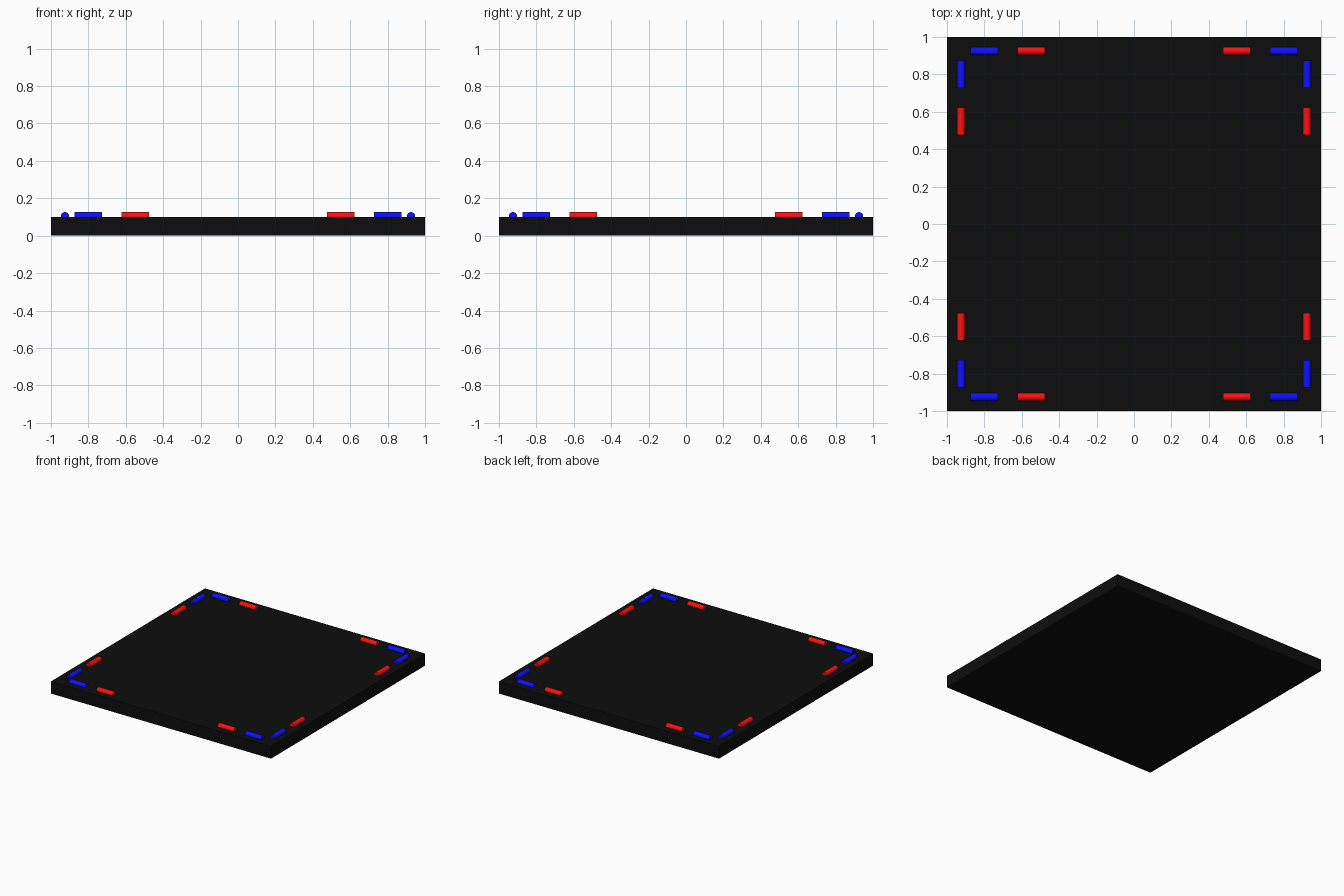
import bpy
from math import pi

if "Cube" in bpy.data.objects:
    bpy.data.objects.remove(bpy.data.objects["Cube"])


def material(name, color):
    m = bpy.data.materials.new(name)
    m.diffuse_color = color
    m.use_nodes = True
    m.node_tree.nodes["Principled BSDF"].inputs["Base Color"].default_value = m.diffuse_color
    return m


black = material("black", (0.004, 0.004, 0.004, 1))
red = material("red", (1, 0.005, 0.005, 1))
blue = material("blue", (0.005, 0.005, 1, 1))

# Flat square base
bpy.ops.mesh.primitive_cube_add(size=2, location=(0, 0, 0.05))
base = bpy.context.object
base.name = "base_slab"
base.scale = (1, 1, 0.05)
bpy.ops.object.transform_apply(location=False, rotation=False, scale=True)
base.data.materials.append(black)


def light_tube(name, x, y, along_x, mat):
    rot = (0, pi / 2, 0) if along_x else (pi / 2, 0, 0)
    bpy.ops.mesh.primitive_cylinder_add(
        vertices=32, radius=0.022, depth=0.147, location=(x, y, 0.104), rotation=rot)
    tube = bpy.context.object
    tube.name = name
    tube.data.materials.append(mat)
    bpy.ops.object.shade_smooth_by_angle()


# Half-sunk tubes along every edge, blue near the corners and red further in
EDGE = 0.925
for sx in (-1, 1):
    for sy in (-1, 1):
        for label, offset, mat in (("blue", 0.8, blue), ("red", 0.55, red)):
            light_tube(label + "_tube_x", sx * offset, sy * EDGE, True, mat)
            light_tube(label + "_tube_y", sx * EDGE, sy * offset, False, mat)
